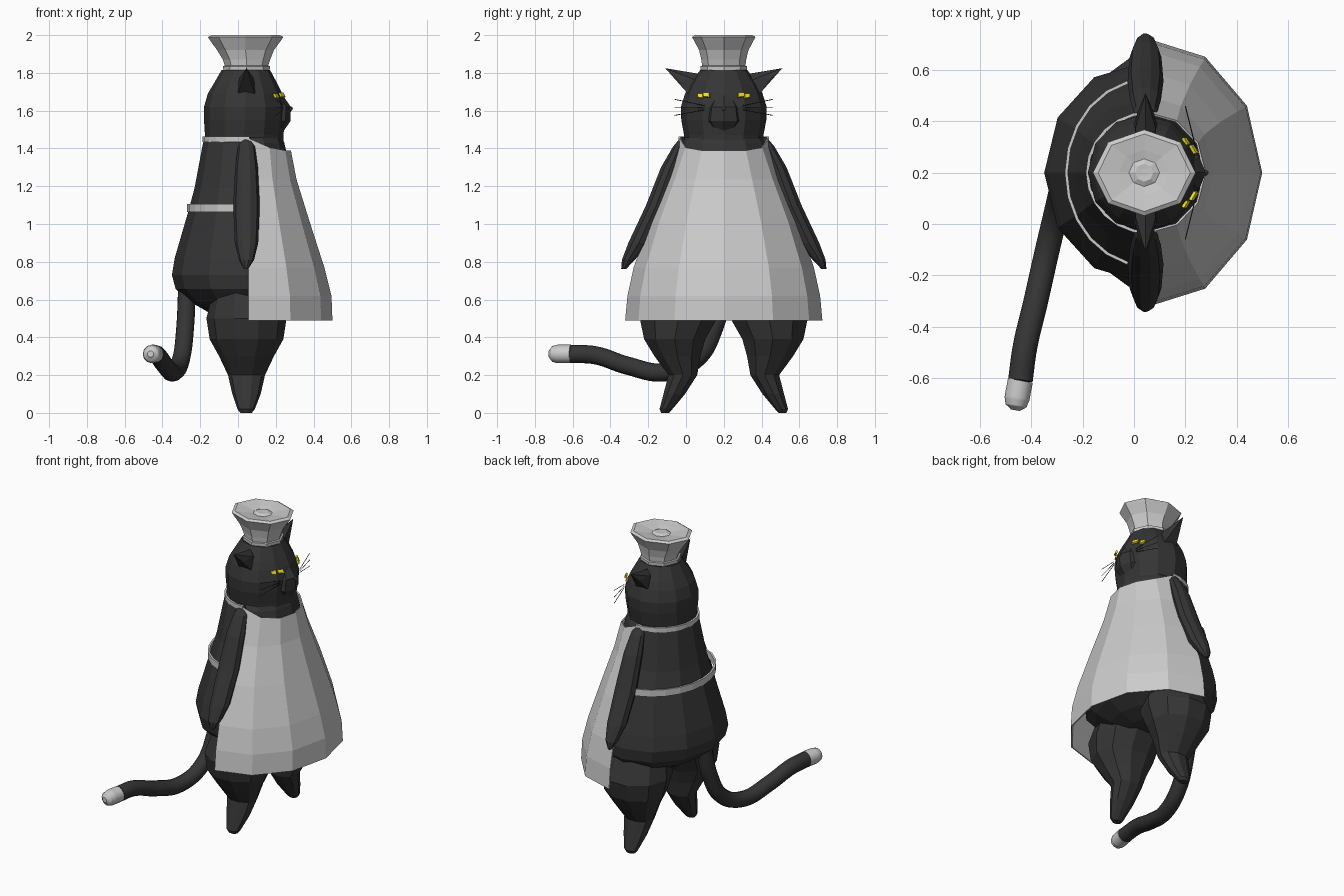
import bpy, bmesh
from math import sin, cos, pi, radians
from mathutils import Vector

if "Cube" in bpy.data.objects:
    bpy.data.objects.remove(bpy.data.objects["Cube"])

CY = 0.2  # the body is symmetric about y = CY; parts are built around that plane


def mat(name, c):
    m = bpy.data.materials.new(name)
    m.diffuse_color = (*c, 1)
    m.use_nodes = True
    m.node_tree.nodes["Principled BSDF"].inputs["Base Color"].default_value = m.diffuse_color
    return m


FUR = mat("dark_fur", (0.035, 0.035, 0.035))
YELLOW = mat("yellow_eye", (0.9, 0.78, 0.02))
NOSE = mat("nose", (0.12, 0.08, 0.08))


def finish(bm, name, m=None, mirror=False, thick=0):
    bmesh.ops.recalc_face_normals(bm, faces=bm.faces)
    me = bpy.data.meshes.new(name)
    bm.to_mesh(me)
    bm.free()
    ob = bpy.data.objects.new(name, me)
    ob.location.y = CY
    bpy.context.collection.objects.link(ob)
    if m:
        me.materials.append(m)
    if thick:
        ob.modifiers.new("thickness", 'SOLIDIFY').thickness = thick
    if mirror:
        ob.modifiers.new("mirror", 'MIRROR').use_axis = (False, True, False)
    return ob


def bridge(bm, rings, closed):
    for a, b in zip(rings, rings[1:]):
        n = len(a)
        for i in range(n if closed else n - 1):
            j = (i + 1) % n
            bm.faces.new((a[i], a[j], b[j], b[i]))


def loft(name, rings, n=12, m=FUR, mirror=False):
    """Rings are (z, centre x, centre y, radius x, radius y)."""
    bm = bmesh.new()
    vs = [[bm.verts.new((cx + rx * cos(2 * pi * i / n), cy + ry * sin(2 * pi * i / n), z))
           for i in range(n)] for z, cx, cy, rx, ry in rings]
    bridge(bm, vs, True)
    bm.faces.new(vs[0])
    bm.faces.new(vs[-1])
    return finish(bm, name, m, mirror)


def span(rows):
    """Rows (z, back x, front x, half width) to loft rings."""
    return [(z, (a + b) / 2, 0, (b - a) / 2, w) for z, a, b, w in rows]


# Torso and head
loft("body", span([(.50, -.08, .17, .15), (.535, -.16, .27, .26), (.59, -.257, .36, .36),
                   (.655, -.33, .42, .42), (.73, -.35, .43, .43), (.82, -.335, .42, .41),
                   (1.06, -.265, .34, .335), (1.19, -.23, .30, .285), (1.43, -.185, .245, .23),
                   (1.47, -.17, .23, .2)]))
loft("head", span([(1.38, -.175, .24, .2), (1.47, -.175, .24, .21), (1.55, -.18, .25, .225),
                   (1.62, -.18, .255, .227), (1.69, -.16, .235, .205), (1.74, -.13, .21, .18),
                   (1.815, -.087, .17, .125)]))
loft("muzzle", span([(1.49, .1, .24, .06), (1.545, .1, .278, .1),
                     (1.62, .1, .28, .09), (1.68, .1, .238, .05)]), 8)

# Limbs
loft("arm", [(1.46, .045, -.215, .015, .012), (1.41, .045, -.235, .045, .035),
             (1.3, .045, -.283, .06, .052), (1.1, .045, -.357, .07, .057),
             (.9, .045, -.45, .062, .058), (.81, .045, -.505, .04, .036),
             (.762, .042, -.53, .012, .014)], 10, mirror=True)
loft("leg", [(.64, .045, -.21, .18, .18), (.5, .045, -.24, .212, .215), (.39, .045, -.26, .195, .17),
             (.3, .045, -.245, .145, .128), (.2, .045, -.217, .098, .08),
             (.1, .045, -.262, .075, .06), (.02, .043, -.306, .046, .036),
             (0, .043, -.31, .03, .022)], 10, mirror=True)

# Ears
bm = bmesh.new()
for p in [(.045, -.31, 1.825), (0, -.19, 1.69), (.09, -.19, 1.69), (.005, -.17, 1.77), (.085, -.17, 1.77),
          (.045, -.13, 1.795), (.015, -.1, 1.74), (.075, -.1, 1.74), (.015, -.24, 1.765), (.075, -.24, 1.765)]:
    bm.verts.new(p)
bmesh.ops.convex_hull(bm, input=bm.verts)
finish(bm, "ear", FUR, True)

# Eyes: two yellow halves around a slit pupil
bm = bmesh.new()
for y0, y1 in [(-.072, -.104), (-.112, -.138)]:
    vs = []
    for y, z in [(y0, 1.668), (y1, 1.672), (y1, 1.692), (y0, 1.69)]:
        x = .243 - (abs(y) - .072) * .55 - (z - 1.668) * .5
        vs.append(bm.verts.new((x, y, z)))
    bm.faces.new(vs)
finish(bm, "eye", YELLOW, True, .012)

# Nose
bm = bmesh.new()
bmesh.ops.create_icosphere(bm, subdivisions=1, radius=.012)
bmesh.ops.translate(bm, vec=(.28, 0, 1.61), verts=bm.verts)
finish(bm, "nose", NOSE)


def tube(name, pts, r, m=None, mirror=False, res=8):
    cu = bpy.data.curves.new(name, 'CURVE')
    cu.dimensions = '3D'
    cu.bevel_depth = r
    cu.bevel_resolution = 4 if res > 1 else 0
    cu.use_fill_caps = True
    cu.resolution_u = res
    sp = cu.splines.new('BEZIER' if res > 1 else 'POLY')
    target = sp.bezier_points if res > 1 else sp.points
    target.add(len(pts) - 1)
    for bp, p in zip(target, pts):
        if res > 1:
            bp.co = p[:3]
            bp.handle_left_type = bp.handle_right_type = 'AUTO'
            bp.radius = p[3] if len(p) > 3 else 1
        else:
            bp.co = (*p, 1)
    ob = bpy.data.objects.new(name, cu)
    ob.location.y = CY
    bpy.context.collection.objects.link(ob)
    if m:
        cu.materials.append(m)
    if mirror:
        ob.modifiers.new("mirror", 'MIRROR').use_axis = (False, True, False)
    return ob


# Whiskers
for dz in (.045, 0, -.04):
    tube("whisker", [(.24, -.1, 1.615 + dz * .25), (.2, -.26, 1.615 + dz)], .002, FUR, True, 1)

# Tail with pale rounded tip
tube("tail", [(-.27, .0, .66), (-.28, -.05, .45), (-.30, -.14, .29), (-.34, -.31, .215),
              (-.385, -.51, .25), (-.425, -.68, .305), (-.443, -.81, .312)], .048, FUR)
tube("tail_tip", [(-.443, -.81, .312), (-.456, -.88, .312), (-.46, -.908, .312, .85),
                  (-.463, -.926, .312, .35)], .049)

# Apron: half shell around the front, raised at the shoulder corners
bm = bmesh.new()
rows = []
for z, front, w in [(.49, .5, .522), (.62, .495, .51), (.77, .457, .477), (1.01, .38, .395),
                    (1.235, .31, .3), (1.39, .28, .235)]:
    row = []
    for i in range(7):
        a = radians(-90 + 30 * i)
        lift = (.065 if i in (0, 6) else .015 if i in (1, 5) else 0) if z > 1.3 else 0
        row.append(bm.verts.new((.055 + (front - .055) * cos(a), w * sin(a), z + lift)))
    rows.append(row)
bridge(bm, rows, False)
finish(bm, "apron", thick=.008)


# Straps: back half bands
def strap(name, z0, z1, cx, rx, ry):
    bm = bmesh.new()
    vs = [[bm.verts.new((cx + rx * cos(radians(a)), ry * sin(radians(a)), z))
           for a in range(90, 271, 15)] for z in (z0, z1)]
    bridge(bm, vs, False)
    finish(bm, name, thick=.012)


strap("neck_strap", 1.433, 1.463, .06, .248, .24)
strap("waist_strap", 1.063, 1.107, .055, .325, .37)

# Chef hat: flared eight-sided drum with a dimpled crown
loft("hat", [(z, .045 - (.005 if z > 1.9 else 0), 0, r, r * k) for z, r, k in
             [(1.805, .122, 1), (1.835, .124, 1), (1.838, .115, 1), (1.87, .125, .95),
              (1.92, .15, .87), (1.975, .19, .84), (1.99, .2, .84), (2.0, .18, .84),
              (1.99, .1, .9), (1.982, .06, .9), (1.992, .035, 1), (1.99, .015, 1)]], 8, None)
